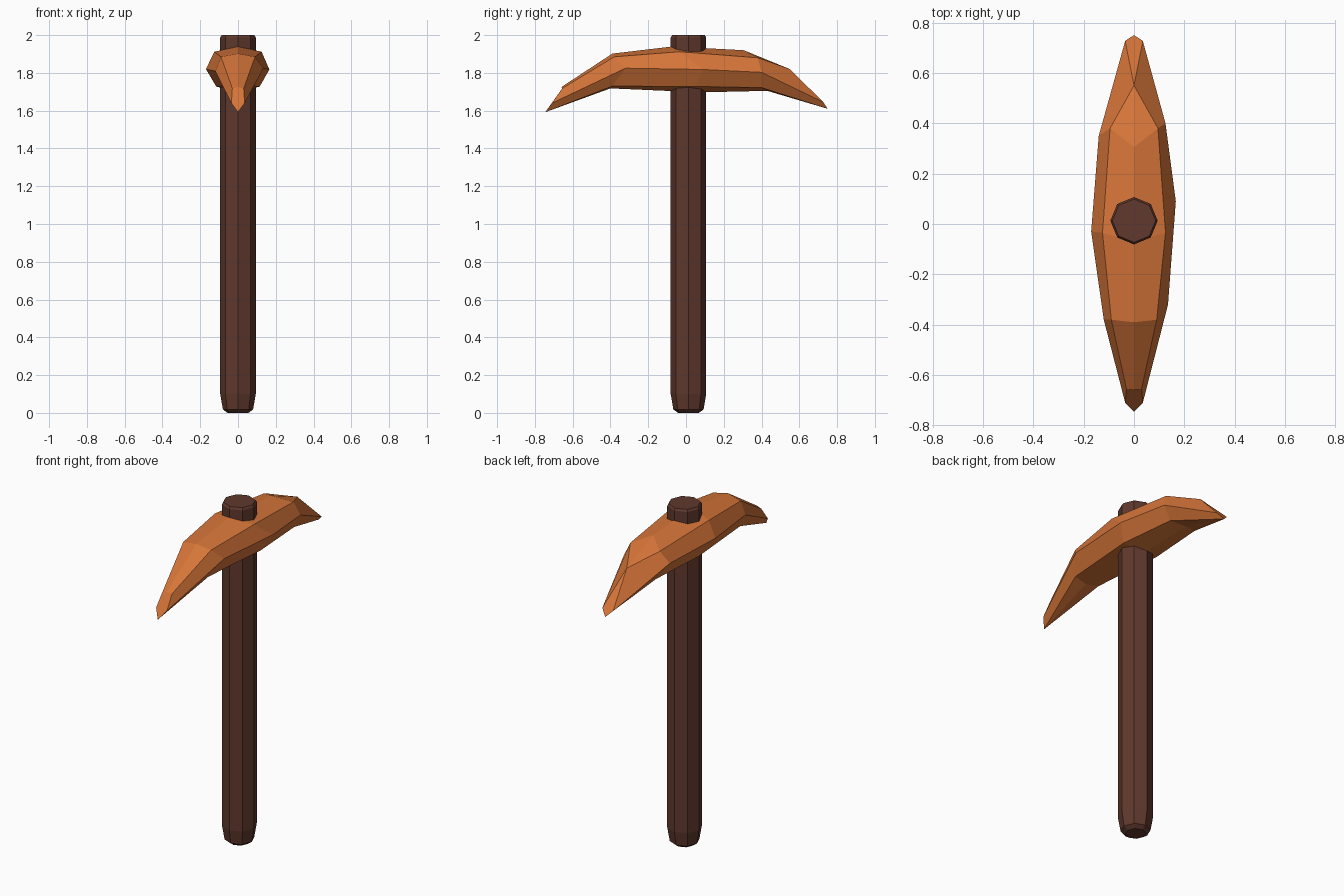
import bpy
import bmesh
import math

if "Cube" in bpy.data.objects:
    bpy.data.objects.remove(bpy.data.objects["Cube"])


def material(name, color):
    m = bpy.data.materials.new(name)
    m.diffuse_color = (*color, 1)
    m.use_nodes = True
    m.node_tree.nodes["Principled BSDF"].inputs["Base Color"].default_value = m.diffuse_color
    return m


def loft(name, rings, mat):
    """Bridge rings of equal length, cap the ends and merge repeated points."""
    bm = bmesh.new()
    loops = [[bm.verts.new(p) for p in ring] for ring in rings]
    n = len(loops[0])
    for a, b in zip(loops, loops[1:]):
        for i in range(n):
            j = (i + 1) % n
            bm.faces.new((a[i], a[j], b[j], b[i]))
    bm.faces.new(loops[0])
    bm.faces.new(loops[-1])
    bmesh.ops.remove_doubles(bm, verts=bm.verts, dist=0.0005)
    bmesh.ops.recalc_face_normals(bm, faces=bm.faces)
    mesh = bpy.data.meshes.new(name)
    bm.to_mesh(mesh)
    bm.free()
    mesh.materials.append(mat)
    obj = bpy.data.objects.new(name, mesh)
    bpy.context.collection.objects.link(obj)
    return obj


wood = material("dark_wood", (0.115, 0.040, 0.026))
copper = material("orange_metal", (0.66, 0.175, 0.040))

# Handle: octagonal shaft with a tapered foot and a slightly eased top
handle_profile = [(0.055, 0.0), (0.08, 0.018), (0.094, 0.10),
                  (0.094, 1.988), (0.086, 2.0)]
loft("handle", [[(r * math.cos(k * math.pi / 4), 0.013 + r * math.sin(k * math.pi / 4), z)
                 for k in range(8)] for r, z in handle_profile], wood)


# Head: eight-point sections running top ridge, right side, bottom ridge, left side
def section(top, top_edge, right, low_edge, bottom, left):
    def flip(p):
        return (-p[0], p[1], p[2])
    return [top, top_edge, right, low_edge, bottom, flip(low_edge), left, flip(top_edge)]


front_tip, back_tip = (0, -0.745, 1.592), (0, 0.75, 1.61)
head = [
    section((0, -0.66, 1.725), (0.030, -0.655, 1.718), (0.035, -0.71, 1.64),
            front_tip, front_tip, (-0.035, -0.71, 1.64)),
    section((0, -0.39, 1.902), (0.090, -0.38, 1.885), (0.135, -0.32, 1.825),
            (0.080, -0.39, 1.73), (0, -0.40, 1.718), (-0.12, -0.38, 1.81)),
    section((0, -0.07, 1.94), (0.125, -0.035, 1.912), (0.166, 0.09, 1.818),
            (0.115, 0.05, 1.728), (0, 0.08, 1.697), (-0.17, -0.03, 1.82)),
    section((0, 0.305, 1.92), (0.095, 0.38, 1.88), (0.125, 0.40, 1.803),
            (0.085, 0.40, 1.722), (0, 0.43, 1.705), (-0.14, 0.35, 1.81)),
    section((0, 0.55, 1.82), (0, 0.55, 1.82), (0.035, 0.727, 1.645),
            back_tip, back_tip, (-0.035, 0.727, 1.645)),
]
loft("pick_head", head, copper)
